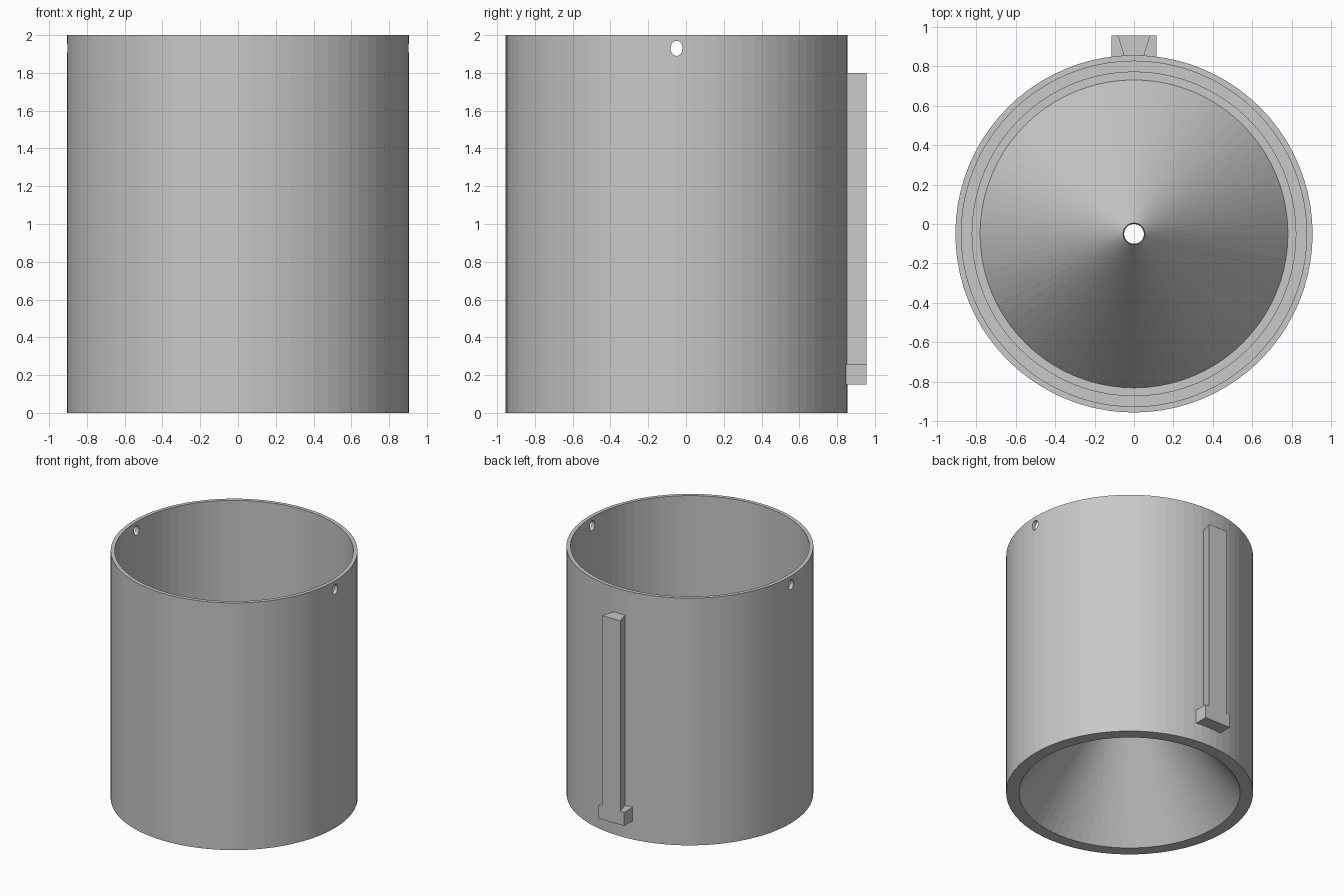
import bpy, bmesh, math
from mathutils import Matrix

if "Cube" in bpy.data.objects:
    bpy.data.objects.remove(bpy.data.objects["Cube"], do_unlink=True)

CENTRE_Y = -0.05
SEGMENTS = 80

grey = bpy.data.materials.new("plain grey")
grey.use_nodes = True
grey.diffuse_color = (0.58, 0.58, 0.58, 1)
grey.node_tree.nodes["Principled BSDF"].inputs["Base Color"].default_value = grey.diffuse_color


def make_object(name, bm):
    bmesh.ops.recalc_face_normals(bm, faces=bm.faces)
    mesh = bpy.data.meshes.new(name)
    bm.to_mesh(mesh)
    bm.free()
    mesh.materials.append(grey)
    obj = bpy.data.objects.new(name, mesh)
    bpy.context.collection.objects.link(obj)
    return obj


def lathe(name, profile):
    """Revolve a closed (radius, z) outline around the vertical axis."""
    bm = bmesh.new()
    verts = [bm.verts.new((r, 0, z)) for r, z in profile]
    edges = [bm.edges.new((v, verts[i - 1])) for i, v in enumerate(verts)]
    bmesh.ops.spin(bm, geom=verts + edges, cent=(0, 0, 0), axis=(0, 0, 1),
                   angle=math.tau, steps=SEGMENTS, use_merge=True)
    bmesh.ops.remove_doubles(bm, verts=bm.verts, dist=0.0001)
    bmesh.ops.translate(bm, verts=bm.verts, vec=(0, CENTRE_Y, 0))
    return make_object(name, bm)


def prism(name, outline, bottom, top):
    """Extrude an (x, y) outline upward."""
    bm = bmesh.new()
    face = bm.faces.new([bm.verts.new((x, y, bottom)) for x, y in outline])
    new = bmesh.ops.extrude_face_region(bm, geom=[face])["geom"]
    moved = [g for g in new if isinstance(g, bmesh.types.BMVert)]
    bmesh.ops.translate(bm, verts=moved, vec=(0, 0, top - bottom))
    return make_object(name, bm)


# Cup wall with stepped ledge and a hollow cone floor open at its tip
cup = lathe("cup_with_cone_floor", [
    (0.905, 0), (0.905, 2), (0.875, 2), (0.875, 0.16), (0.82, 0.16),
    (0.82, 0.12), (0.78, 0.12), (0.055, 1.06), (0.05, 1.0), (0.81, 0)])

# Oval cord holes through both sides near the rim
bm = bmesh.new()
bmesh.ops.create_cone(bm, cap_ends=True, segments=24, radius1=1, radius2=1, depth=2.4)
bm.transform(Matrix.Translation((0, CENTRE_Y, 1.93))
             @ Matrix.Diagonal((1, 0.032, 0.04, 1))
             @ Matrix.Rotation(math.pi / 2, 4, "Y"))
cutter = make_object("hole_cutter", bm)
cutter.hide_render = True
cut = cup.modifiers.new("cord_holes", "BOOLEAN")
cut.object = cutter
cut.operation = "DIFFERENCE"
cut.solver = "EXACT"
bpy.context.view_layer.objects.active = cup
bpy.ops.object.modifier_apply(modifier=cut.name)
bpy.data.objects.remove(cutter, do_unlink=True)

# Dovetail rail and its wider foot on the back
INNER, OUTER = 0.835, 0.955
prism("dovetail_rail", [(-0.045, INNER), (0.045, INNER), (0.082, OUTER), (-0.082, OUTER)], 0.26, 1.8)
prism("rail_foot", [(-0.115, INNER), (0.115, INNER), (0.115, OUTER), (-0.115, OUTER)], 0.15, 0.26)
